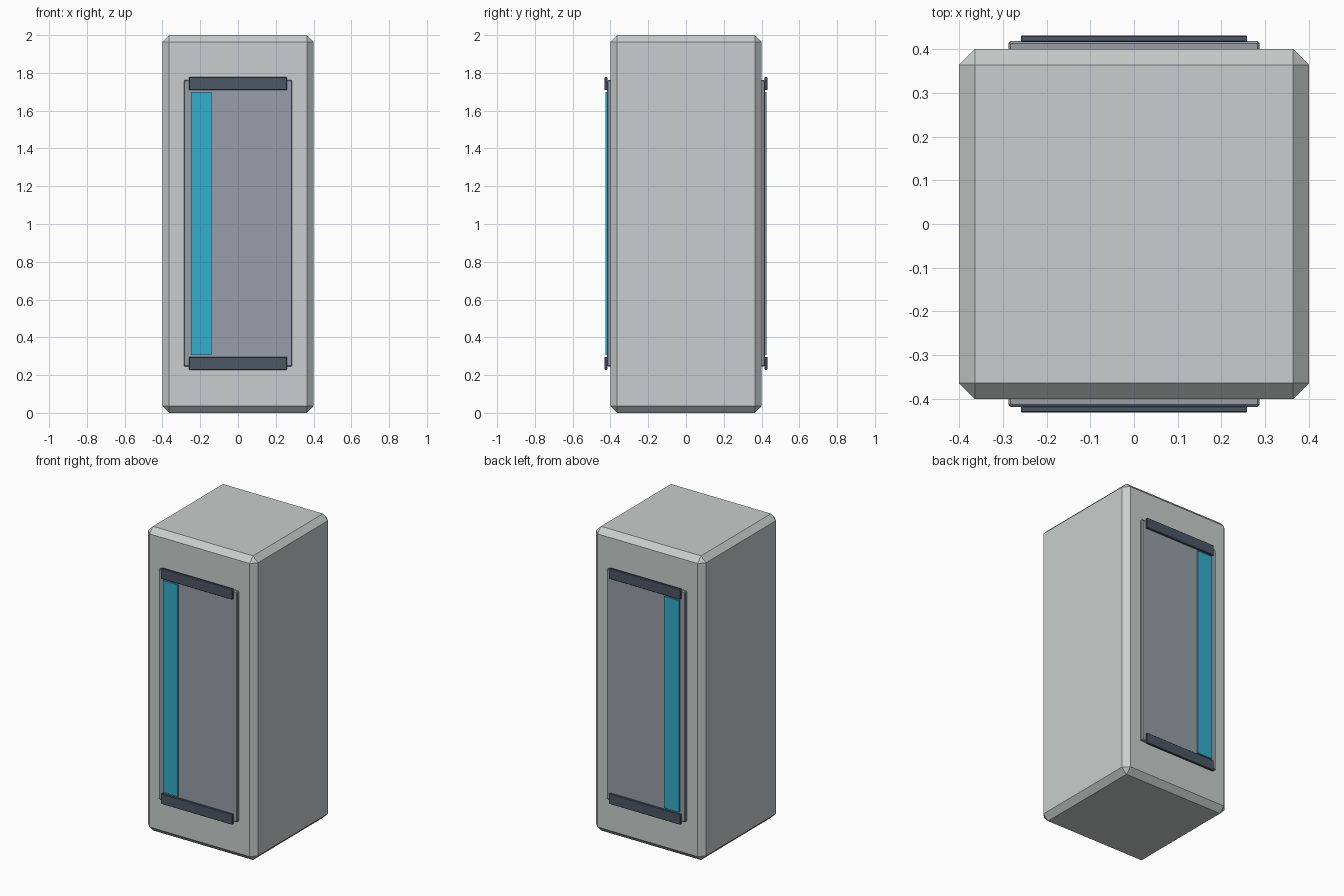
import bpy

if "Cube" in bpy.data.objects:
    bpy.data.objects.remove(bpy.data.objects["Cube"])


def material(name, rgb):
    """Flat colour given as 0-255 sRGB, stored as linear."""
    def lin(c):
        c /= 255
        return c / 12.92 if c <= 0.04045 else ((c + 0.055) / 1.055) ** 2.4
    m = bpy.data.materials.new(name)
    m.diffuse_color = (*[lin(c) for c in rgb], 1)
    m.use_nodes = True
    m.node_tree.nodes["Principled BSDF"].inputs["Base Color"].default_value = m.diffuse_color
    return m


LIGHT = material("light_grey", (200, 206, 205))
MID = material("panel_grey", (152, 159, 169))
BLUE = material("cyan_blue", (54, 174, 204))
DARK = material("dark_slate", (75, 87, 100))


def box(name, x, y, z, mat, bevel=0.0):
    """Box from (min, max) ranges with an optional single-step chamfer."""
    bpy.ops.mesh.primitive_cube_add(
        size=1, location=[(a + b) / 2 for a, b in (x, y, z)])
    ob = bpy.context.object
    ob.name = name
    ob.scale = [b - a for a, b in (x, y, z)]
    bpy.ops.object.transform_apply(location=False, rotation=False, scale=True)
    ob.data.materials.append(mat)
    if bevel:
        mod = ob.modifiers.new("chamfer", 'BEVEL')
        mod.width = bevel
        mod.segments = 1
    return ob


# Chamfered pillar body
box("body", (-0.4, 0.4), (-0.4, 0.4), (0, 2), LIGHT, 0.036)

# Identical fittings on front and back, mirrored across y
for side, s in (("front", -1), ("back", 1)):
    def depth(inner, outer):
        return tuple(sorted((s * inner, s * outer)))

    # Raised face panel
    box(side + "_panel", (-0.287, 0.287), depth(0.39, 0.418),
        (0.246, 1.762), MID, 0.005)
    # Coloured vertical stripe
    box(side + "_stripe", (-0.248, -0.14), depth(0.4175, 0.427),
        (0.306, 1.699), BLUE)
    # Dark bars at top and bottom of the panel
    for end, z0 in (("lower", 0.228), ("upper", 1.709)):
        box(f"{side}_{end}_bar", (-0.259, 0.259), depth(0.416, 0.431),
            (z0, z0 + 0.068), DARK, 0.002)
